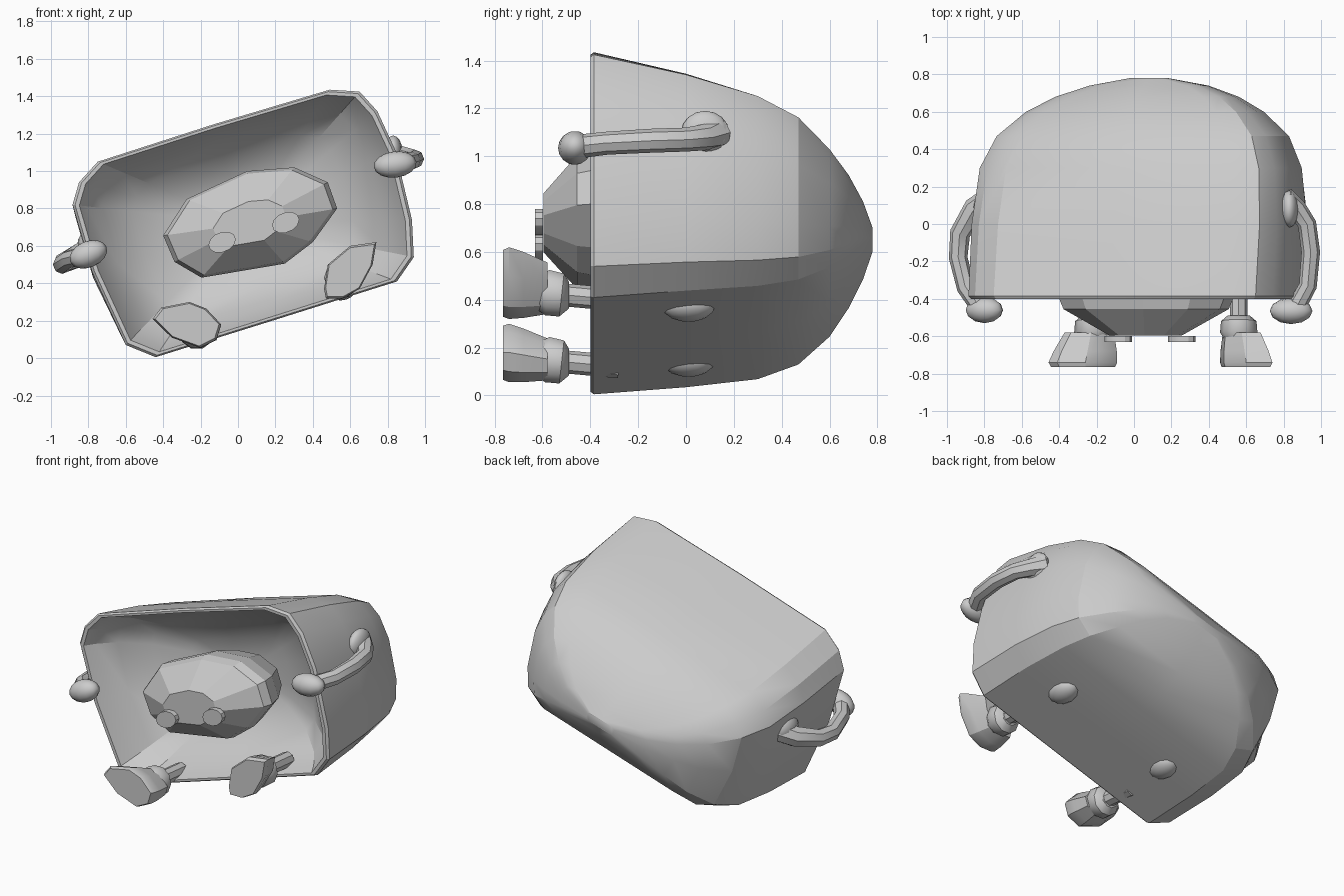
import bpy, bmesh, math
from mathutils import Vector

cube = bpy.data.objects.get("Cube")
if cube:
    bpy.data.objects.remove(cube)

grey = bpy.data.materials.new("plain_grey")
grey.use_nodes = True
grey.diffuse_color = (0.6, 0.6, 0.6, 1)
grey.node_tree.nodes["Principled BSDF"].inputs["Base Color"].default_value = (0.6, 0.6, 0.6, 1)


def finish(name, bm, angle):
    bmesh.ops.recalc_face_normals(bm, faces=bm.faces)
    mesh = bpy.data.meshes.new(name)
    bm.to_mesh(mesh)
    bm.free()
    mesh.materials.append(grey)
    ob = bpy.data.objects.new(name, mesh)
    bpy.context.collection.objects.link(ob)
    bpy.ops.object.select_all(action="DESELECT")
    ob.select_set(True)
    bpy.context.view_layer.objects.active = ob
    bpy.ops.object.shade_smooth_by_angle(angle=math.radians(angle))
    return ob


def loft(name, rings, angle=25):
    """Skin a list of equal rings and cap both ends."""
    bm = bmesh.new()
    loops = [[bm.verts.new(p) for p in ring] for ring in rings]
    for a, b in zip(loops, loops[1:]):
        for i in range(len(a)):
            j = (i + 1) % len(a)
            bm.faces.new((a[i], a[j], b[j], b[i]))
    bm.faces.new(loops[0])
    bm.faces.new(loops[-1])
    return finish(name, bm, angle)


def section(outline, base, y, centre, su, sv, tilt=0):
    """Scale an x-z outline along tilted axes about its base, placed at depth y."""
    c, s = math.cos(tilt), math.sin(tilt)
    ring = []
    for x, z in outline:
        dx, dz = x - base[0], z - base[1]
        u, v = (dx * c + dz * s) * su, (dz * c - dx * s) * sv
        ring.append((centre[0] + u * c - v * s, y, centre[1] + u * s + v * c))
    return ring


def tube(name, path, radii, sides=8):
    """Round limb along a path with a radius at each point."""
    path = [Vector(p) for p in path]
    rings = []
    for i, p in enumerate(path):
        d = (path[min(i + 1, len(path) - 1)] - path[max(i - 1, 0)]).normalized()
        u = d.cross(Vector((0, 0, 1))).normalized()
        v = u.cross(d)
        turns = [2 * math.pi * k / sides for k in range(sides)]
        rings.append([p + radii[i] * (u * math.cos(t) + v * math.sin(t)) for t in turns])
    return loft(name, rings, 40)


def ellipsoid(name, centre, size, tilt=0):
    bm = bmesh.new()
    bmesh.ops.create_uvsphere(bm, u_segments=12, v_segments=8, radius=1)
    ob = finish(name, bm, 40)
    ob.location, ob.scale = centre, size
    ob.rotation_euler.y = tilt
    return ob


# Tilted body: hollow bowl front, thin rim, domed back
body = [(-.44, .005), (-.60, .07), (-.78, .46), (-.885, .82), (-.85, .94), (-.75, 1.05),
        (-.13, 1.25), (.49, 1.435), (.65, 1.425), (.745, 1.32), (.84, 1.115), (.93, .74),
        (.94, .54), (.85, .41), (.2, .205)]
base = (.03, .72)
lean = math.radians(17)
# depth, centre x, centre z, length scale, height scale
profile = [(-.385, .03, .72, 1, 1), (0, .035, .69, 1, .886), (.3, .04, .66, .967, .776),
           (.47, .05, .645, .883, .661), (.6, .06, .635, .725, .478), (.68, .07, .64, .565, .318),
           (.74, .08, .645, .37, .17), (.78, .08, .65, .12, .05)]
outer = [section(body, base, y, (x, z), su, sv, lean) for y, x, z, su, sv in profile]
bowl = [section(body, base, y, base, s, s) for y, s in
        [(.03, .15), (0, .4), (-.09, .65), (-.22, .83), (-.33, .92), (-.4, .96), (-.4, .985)]]
loft("body_shell", bowl + outer, 22)

# Faceted face block set in the bowl
face = [(-.40, .655), (-.275, .85), (.05, 1.0), (.30, 1.02), (.48, .94), (.53, .80),
        (.40, .62), (.25, .505), (-.195, .43), (-.34, .515)]
mid = (.06, .72)
loft("face", [section(face, mid, y, mid, s, s) for y, s in
              [(-.595, .42), (-.455, .95), (-.4, 1), (-.3, .95), (-.1, .7), (.05, .3)]], 10)

# Eye discs
for name, x, z in [("right_eye", -.085, .62), ("left_eye", .255, .725)]:
    ring = [(x + .073 * math.cos(t * math.pi / 6),
             z + .055 * math.sin(t * math.pi / 6) + .015 * math.cos(t * math.pi / 6))
            for t in range(12)]
    loft(name, [section(ring, (x, z), y, (x, z), 1, 1) for y in (-.632, -.598)])

# Arms rooted in flared shoulders, and mitten hands
tube("left_arm", [(.80, .13, 1.10), (.87, .08, 1.08), (.925, .0, 1.07), (.945, -.15, 1.065),
                  (.93, -.33, 1.055), (.86, -.46, 1.04)], [.07, .055, .05, .05, .048, .05])
ellipsoid("left_shoulder", (.83, .08, 1.10), (.05, .10, .09))
ellipsoid("left_hand", (.84, -.465, 1.035), (.115, .07, .07), -.12)
tube("right_arm", [(-.74, .15, .60), (-.85, .08, .55), (-.93, -.05, .51), (-.94, -.18, .50),
                   (-.90, -.34, .53), (-.82, -.45, .55)], [.07, .065, .055, .05, .048, .05])
ellipsoid("right_shoulder", (-.79, .09, .60), (.07, .10, .09))
ellipsoid("right_hand", (-.80, -.46, .555), (.105, .07, .07), -.4)

# Legs, ankle cuffs, upturned feet and the hip swells under the body
soles = {
    "left": ((.56, .43), [(.46, .37), (.48, .5), (.60, .60), (.74, .62), (.72, .5),
                          (.65, .37), (.56, .32), (.47, .32)]),
    "right": ((-.22, .15), [(-.457, .21), (-.41, .27), (-.26, .30), (-.17, .265), (-.09, .18),
                            (-.115, .10), (-.205, .056), (-.355, .11)]),
}
for side, (ankle, sole) in soles.items():
    ax, az = ankle
    centre = (sum(p[0] for p in sole) / 8, sum(p[1] for p in sole) / 8)
    rings = []
    for y, s, t in [(-.765, .93, 0), (-.74, 1, 0), (-.68, .92, .3), (-.58, .72, .8)]:
        c = (centre[0] + (ax - centre[0]) * t, centre[1] + (az - centre[1]) * t)
        rings.append(section(sole, centre, y, c, s, s))
    loft(side + "_foot", rings, 30)
    tube(side + "_ankle", [(ax, -.62, az), (ax, -.58, az), (ax, -.52, az - .01),
                           (ax, -.49, az - .01)], [.075, .10, .095, .06], 10)
    tube(side + "_leg", [(ax, -.5, az - .01), (ax, -.28, az - .03)], [.048, .048])
    hip = az - .06 if side == "left" else az - .01
    ellipsoid(side + "_hip", (ax, .01, hip), (.08, .11, .06), -.3)
